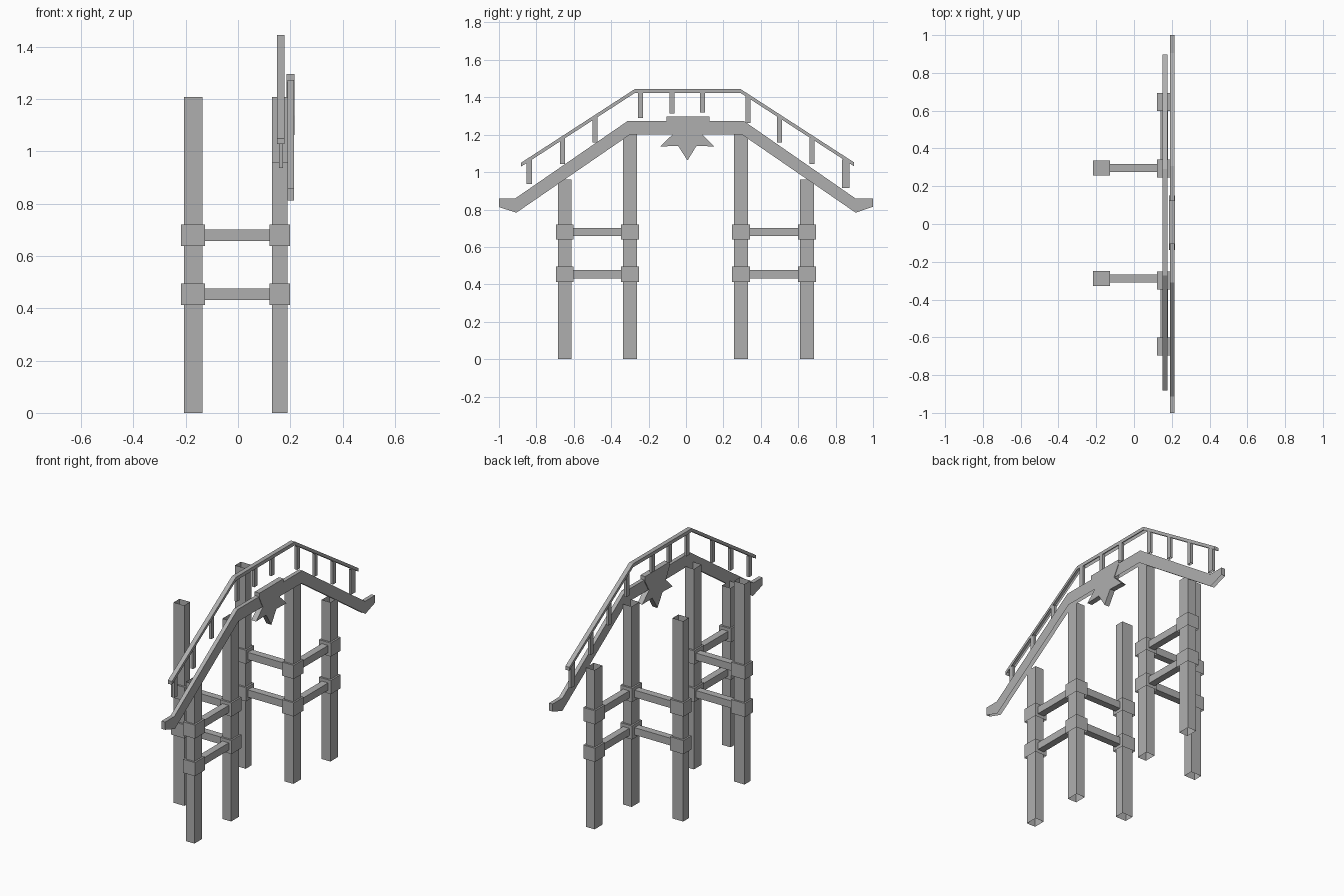
import bpy

if "Cube" in bpy.data.objects:
    bpy.data.objects.remove(bpy.data.objects["Cube"])

grey = bpy.data.materials.new("dark_grey")
grey.diffuse_color = (0.43, 0.43, 0.43, 1)
grey.use_nodes = True
grey.node_tree.nodes["Principled BSDF"].inputs["Base Color"].default_value = grey.diffuse_color


def mesh_object(name, verts, faces):
    me = bpy.data.meshes.new(name)
    me.from_pydata(verts, [], faces)
    me.update()
    me.materials.append(grey)
    ob = bpy.data.objects.new(name, me)
    bpy.context.collection.objects.link(ob)
    return ob


def box(name, lo, hi, open_axis=None, open_bottom=False):
    """Box between two corners; the two ends on open_axis are left out."""
    verts = [(x, y, z) for x in (lo[0], hi[0]) for y in (lo[1], hi[1]) for z in (lo[2], hi[2])]
    sides = {0: [(0, 1, 3, 2), (4, 6, 7, 5)],
             1: [(0, 4, 5, 1), (2, 3, 7, 6)],
             2: [(1, 5, 7, 3)] if open_bottom else [(0, 2, 6, 4), (1, 5, 7, 3)]}
    faces = [f for axis, pair in sides.items() if axis != open_axis for f in pair]
    return mesh_object(name, verts, faces)


def plate(name, outline, x0, x1, skip=()):
    """Extrude a clockwise (y, z) outline along x, leaving out the skipped edge faces."""
    n = len(outline)
    verts = [(x, y, z) for x in (x0, x1) for y, z in outline]
    faces = [tuple(range(n)), tuple(reversed(range(n, 2 * n)))]
    faces += [(i, i + n, (i + 1) % n + n, (i + 1) % n) for i in range(n) if i not in skip]
    return mesh_object(name, verts, faces)


XR, XL = 0.160, -0.172
LEVELS = (0.454, 0.680)


# Hollow post with two joint collars, open below
def post(name, x, y, wx, wy, height):
    box(name, (x - wx / 2, y - wy / 2, 0), (x + wx / 2, y + wy / 2, height), 2)
    for z in LEVELS:
        cx, cy = wx / 2 + 0.010, wy / 2 + 0.011
        box(name + "_collar", (x - cx, y - cy, z - 0.041), (x + cx, y + cy, z + 0.041),
            open_bottom=True)


for inner, outer, left in ((-0.299, -0.648, -0.289), (0.294, 0.647, 0.296)):
    post("tall_post", XR, inner, 0.058, 0.073, 1.208)
    post("short_post", XR, outer, 0.058, 0.073, 0.96)
    post("far_post", XL, left, 0.071, 0.056, 1.208)
    # Cross beams between collars
    for z in LEVELS:
        box("cross_beam", (XL, left - 0.021, z - 0.022), (XR, left + 0.021, z + 0.022), 0)
        box("side_beam", (XR - 0.021, min(inner, outer), z - 0.022),
            (XR + 0.021, max(inner, outer), z + 0.022), 1)

# Bent stringer with upturned ends, open underneath
plate("stringer", [(-1.0, 0.86), (-0.912, 0.86), (-0.311, 1.274), (0.308, 1.274),
                   (0.905, 0.86), (1.0, 0.86), (1.0, 0.815), (0.907, 0.783),
                   (0.30, 1.20), (-0.30, 1.20), (-0.907, 0.783), (-1.0, 0.813)],
      0.190, 0.214, skip=range(6, 11))

# Star shaped ornament
plate("star_ornament", [(-0.105, 1.296), (0.125, 1.296), (0.125, 1.265), (0.088, 1.20),
                        (0.152, 1.137), (0.056, 1.14), (0.008, 1.062), (-0.042, 1.14),
                        (-0.137, 1.137), (-0.073, 1.20), (-0.105, 1.265)], 0.185, 0.217)

# Handrail, open underneath
top = [(-0.882, 1.05), (-0.272, 1.445), (0.29, 1.445), (0.897, 1.053)]
plate("handrail", top + [(y, z - 0.021) for y, z in reversed(top)], 0.150, 0.177,
      skip=range(4, 7))


def rail_height(y):
    for (y0, z0), (y1, z1) in zip(top, top[1:]):
        if y0 <= y <= y1:
            return z0 + (z1 - z0) * (y - y0) / (y1 - y0)


# Balusters: centre y and bottom z
for y, z in ((-0.838, 0.937), (-0.66, 1.044), (-0.486, 1.157), (-0.243, 1.29), (-0.075, 1.313),
             (0.088, 1.318), (0.331, 1.263), (0.50, 1.157), (0.673, 1.044), (0.853, 0.916)):
    w = 0.02 if y > 0.8 else 0.014
    box("baluster", (0.156, y - w, z), (0.172, y + w, rail_height(y) - 0.015), 2)
